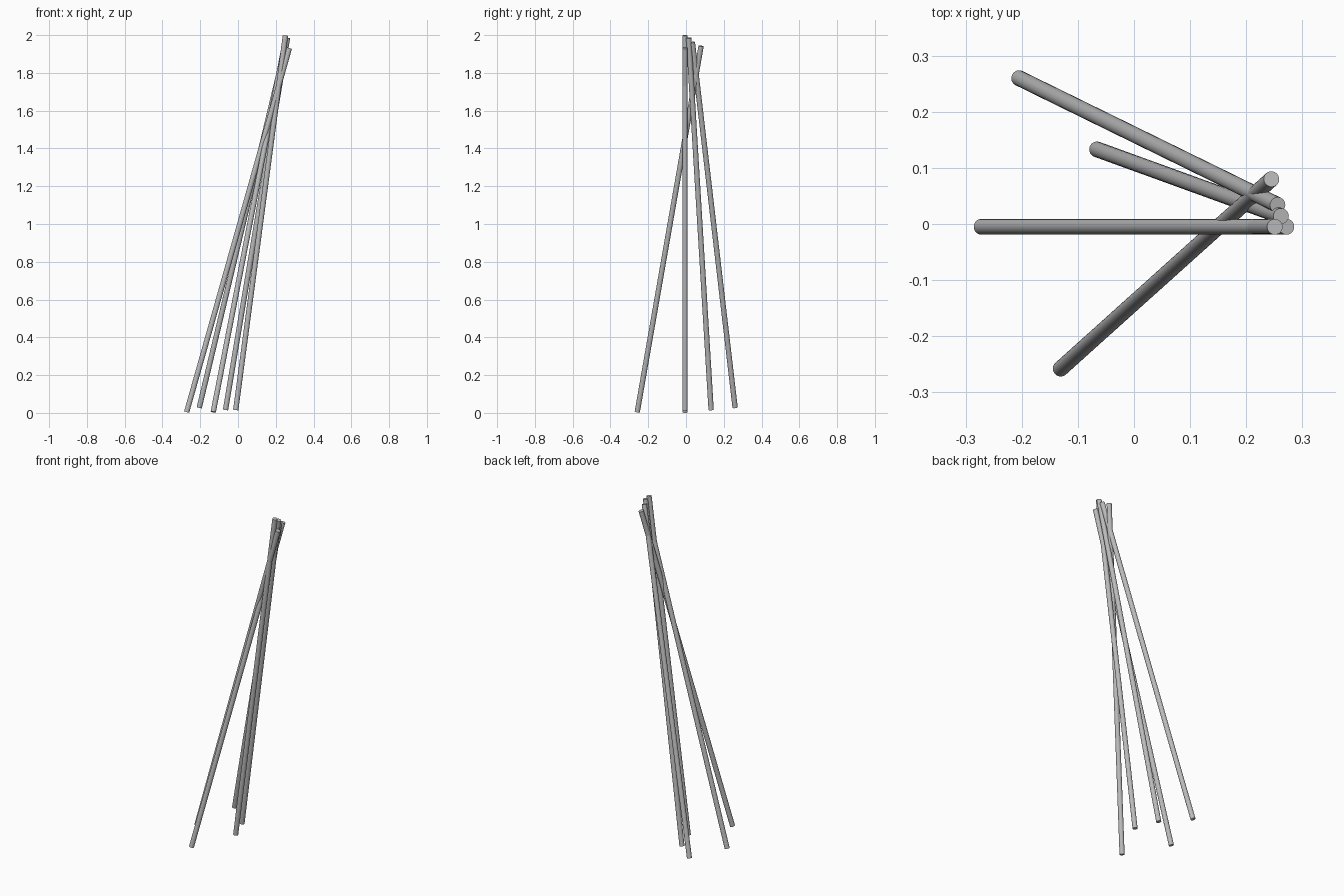
import bpy
from mathutils import Vector

cube = bpy.data.objects.get("Cube")
if cube:
    bpy.data.objects.remove(cube, do_unlink=True)

RADIUS = 0.014

# Plain grey material
grey = bpy.data.materials.new("plain grey")
grey.use_nodes = True
colour = (0.5, 0.5, 0.5, 1)
grey.diffuse_color = colour
grey.node_tree.nodes["Principled BSDF"].inputs["Base Color"].default_value = colour


def pole(name, foot, tip):
    """Round pole with flat ends, running from foot to tip."""
    foot, tip = Vector(foot), Vector(tip)
    axis = tip - foot
    bpy.ops.mesh.primitive_cylinder_add(
        vertices=32, radius=RADIUS, depth=axis.length, location=(foot + tip) / 2,
        rotation=axis.to_track_quat("Z", "Y").to_euler())
    obj = bpy.context.object
    obj.name = name
    obj.data.materials.append(grey)
    bpy.ops.object.shade_smooth_by_angle()


# Leaning poles that gather near the top
pole("outer_pole", (-0.272, -0.005, 0.004), (0.272, -0.005, 1.931))
pole("inner_pole", (-0.012, -0.005, 0.015), (0.251, -0.005, 1.998))
pole("front_pole", (-0.131, -0.258, 0.005), (0.245, 0.080, 1.942))
pole("back_outer_pole", (-0.205, 0.260, 0.028), (0.256, 0.034, 1.962))
pole("back_inner_pole", (-0.066, 0.133, 0.016), (0.262, 0.014, 1.985))
